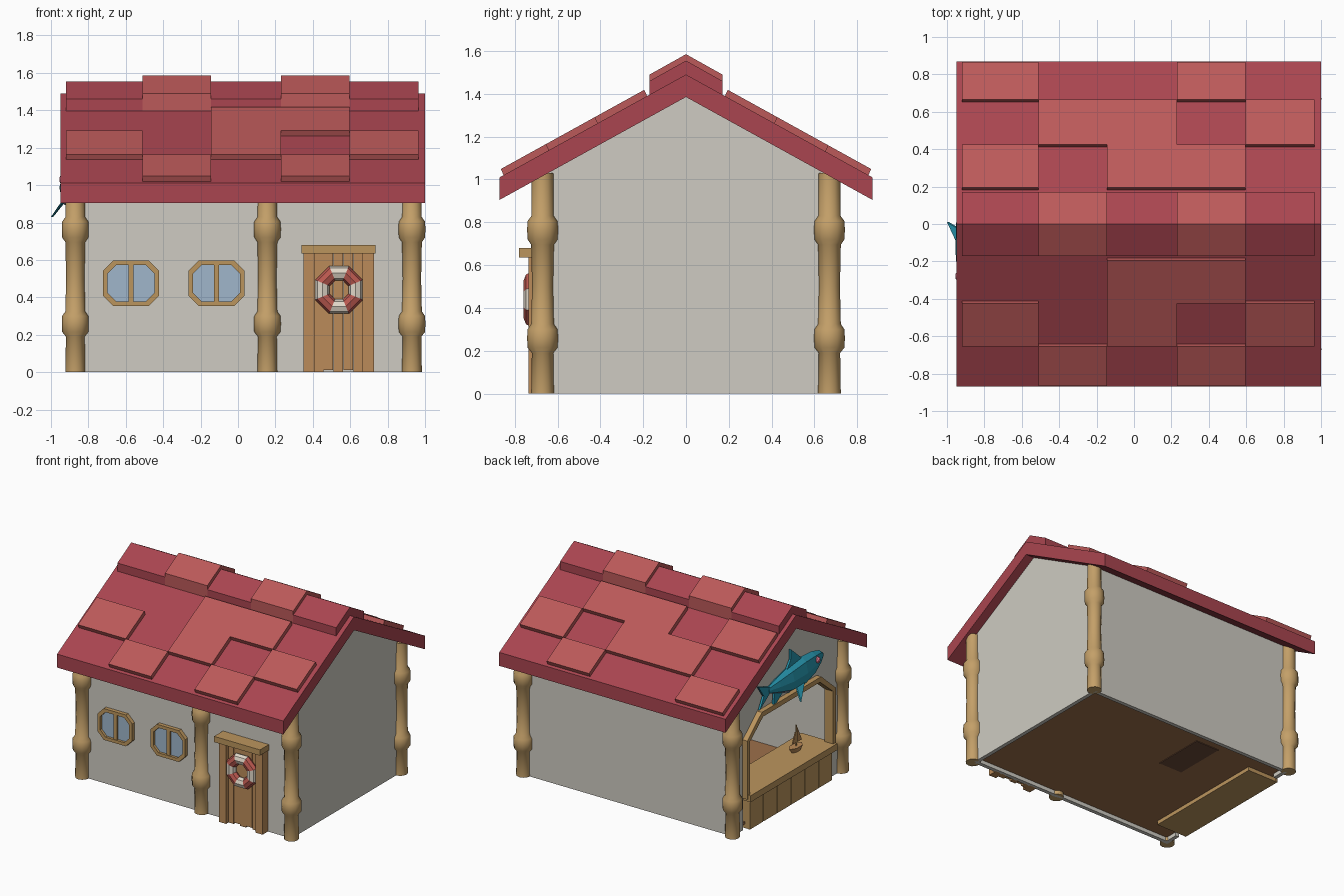
import bpy, bmesh, math
from mathutils import Vector

if "Cube" in bpy.data.objects:
    bpy.data.objects.remove(bpy.data.objects["Cube"])

COLORS = dict(wall=(.62, .6, .54), roof=(.40, .06, .08), tile=(.50, .10, .10), post=(.55, .35, .14),
              wood=(.50, .30, .11), door=(.50, .26, .10), glass=(.35, .47, .60), floor=(.34, .16, .07),
              red=(.5, .1, .08), white=(.75, .68, .58), blue=(.02, .30, .42), belly=(.28, .32, .42),
              pink=(.8, .2, .3), dark=(.15, .07, .04))
MATS = {}
for key, c in COLORS.items():
    MATS[key] = bpy.data.materials.new(key)
    MATS[key].diffuse_color = (*c, 1)


def finish(name, bm, *colors):
    bmesh.ops.recalc_face_normals(bm, faces=bm.faces)
    me = bpy.data.meshes.new(name)
    bm.to_mesh(me)
    bm.free()
    ob = bpy.data.objects.new(name, me)
    bpy.context.collection.objects.link(ob)
    for c in colors:
        me.materials.append(MATS[c])
    return ob


def put(axis, p, d):
    return (d, p[0], p[1]) if axis == 'x' else (p[0], d, p[1]) if axis == 'y' else (p[0], p[1], d)


def prism(name, pts, axis, lo, hi, color):
    """Extrude a flat outline along an axis."""
    bm = bmesh.new()
    a, b = ([bm.verts.new(put(axis, p, d)) for p in pts] for d in (lo, hi))
    bm.faces.new(a)
    bm.faces.new(b)
    for i in range(len(pts)):
        j = (i + 1) % len(pts)
        bm.faces.new((a[i], a[j], b[j], b[i]))
    return finish(name, bm, color)


def box(name, x0, x1, y0, y1, z0, z1, color):
    return prism(name, [(x0, y0), (x1, y0), (x1, y1), (x0, y1)], 'z', z0, z1, color)


def loft(name, rings, *colors, caps=True):
    """Join rings of points; open ended rings are capped."""
    bm = bmesh.new()
    vr = [[bm.verts.new(p) for p in r] for r in rings]
    n = len(vr[0])
    pairs = list(zip(vr, vr[1:])) + ([] if caps else [(vr[-1], vr[0])])
    for a, b in pairs:
        for i in range(n):
            bm.faces.new((a[i], a[(i + 1) % n], b[(i + 1) % n], b[i]))
    if caps:
        bm.faces.new(vr[0])
        bm.faces.new(vr[-1])
    return finish(name, bm, *colors)


def circle(n, r, c, z):
    return [(c[0] + r * math.cos(2 * math.pi * i / n), c[1] + r * math.sin(2 * math.pi * i / n), z) for i in range(n)]


def smooth(ob):
    bpy.ops.object.select_all(action='DESELECT')
    ob.select_set(True)
    bpy.context.view_layer.objects.active = ob
    bpy.ops.object.shade_smooth_by_angle(angle=math.radians(40))


def mirrored(half):
    """Complete a left-right symmetric outline."""
    return half + [(-u, v) for u, v in reversed(half) if u != 0]


XL, XR, Y = -.87, .93, .67

# walls and floor
gable = mirrored([(Y, 0), (Y, 1.02), (0, 1.39)])
prism("right_wall", gable, 'x', XR - .03, XR, 'wall')
prism("left_wall", [(.54, 0), (Y, 0), (Y, 1.02), (0, 1.39), (-Y, 1.02), (-Y, 0), (-.54, 0), (-.54, .70),
                    (-.36, .85), (.36, .85), (.54, .70)], 'x', XL, XL + .03, 'wall')
box("front_wall", XL, XR, -Y, -Y + .03, 0, 1.03, 'wall')
box("back_wall", XL, XR, Y - .03, Y, 0, 1.03, 'wall')
box("floor", XL + .01, XR - .01, -Y + .01, Y - .01, .03, .05, 'floor')
box("floor_hatch", -.32, -.12, .14, .55, .025, .032, 'dark')

# posts
PROFILE = [(.053, 0), (.05, .19), (.07, .215), (.072, .26), (.07, .30), (.053, .325), (.049, .5), (.053, .695),
           (.07, .72), (.072, .765), (.07, .805), (.052, .83), (.05, 1.03)]
for name, x, y in (("front_left", XL, -Y), ("front_middle", .157, -Y), ("front_right", XR, -Y),
                   ("back_left", XL, Y), ("back_right", XR, Y)):
    smooth(loft(name + "_post", [circle(12, r, (x, y), z) for r, z in PROFILE], 'post'))

# roof slab
top = lambda y: 1.49 - .552 * y
prism("roof", [(.87, .905), (.87, 1.01), (0, 1.49), (-.87, 1.01), (-.87, .905), (0, 1.385)], 'x', -.95, 1, 'roof')

# ridge caps, alternately low and high
COLS = [-.92, -.51, -.145, .23, .595, .965]
for i in range(5):
    h = .03 * (i % 2)
    prism(f"ridge_cap_{i}", [(.17, top(.17) - .01), (.17, 1.46 + h), (0, 1.555 + h), (-.17, 1.46 + h),
                             (-.17, top(.17) - .01), (0, 1.47)], 'x', COLS[i], COLS[i + 1], 'tile' if i % 2 else 'roof')

# raised roof tiles: (side, column, last column, upper y, lower y)
for k, (s, c0, c1, a, b) in enumerate([
        (-1, 0, 0, .41, .64), (-1, 1, 1, .64, .85), (-1, 2, 3, .18, .41), (-1, 2, 2, .41, .64),
        (-1, 3, 3, .64, .85), (-1, 4, 4, .41, .64),
        (1, 0, 0, .65, .85), (1, 0, 0, .18, .41), (1, 1, 1, .41, .65), (1, 2, 3, .18, .41),
        (1, 2, 2, .41, .65), (1, 3, 3, .65, .85), (1, 4, 4, .41, .65)]):
    pts = [(a, top(a) - .005), (b, top(b) - .005), (b + .015, top(b) + .028), (a + .015, top(a) + .028)]
    prism(f"roof_tile_{k}", [(s * y, z) for y, z in pts], 'x', COLS[c0], COLS[c1 + 1], 'tile')


# octagonal windows
def octagon(cx, cz, w, h, c):
    return [(cx + u, cz + v) for u, v in ((w, -h + c), (w, h - c), (w - c, h), (-w + c, h),
                                         (-w, h - c), (-w, -h + c), (-w + c, -h), (w - c, -h))]


for side, cx in (("left", -.572), ("right", -.115)):
    out, inn = octagon(cx, .475, .15, .122, .055), octagon(cx, .475, .125, .097, .045)
    loft(side + "_window_frame", [[put('y', p, y) for p in o] for o, y in
                                  ((out, -.665), (out, -.70), (inn, -.70), (inn, -.665))], 'wood', caps=False)
    prism(side + "_window_glass", inn, 'y', -.68, -.665, 'glass')
    box(side + "_window_bar", cx - .014, cx + .014, -.695, -.67, .375, .575, 'wood')

# door
for i in range(5):
    x = .405 + i * .053
    box(f"door_plank_{i}", x, x + .051, -.705, -.66, .012 * (i % 2), .64, 'door')
for side, x in (("left", .35), ("right", .665)):
    box(side + "_door_jamb", x, x + .062, -.735, -.66, 0, .64, 'door')
box("door_header", .34, .735, -.78, -.66, .635, .68, 'wood')

# life ring with alternating colours
rings = []
for i in range(8):
    t = math.radians(22.5 + 45 * i)
    rings.append([])
    for j in range(8):
        p = 2 * math.pi * j / 8
        r = .096 + .042 * math.cos(p)
        rings[-1].append((.54 + r * math.cos(t), -.722 - .036 * math.sin(p), .44 + r * math.sin(t)))
ring = loft("life_ring", rings, 'red', 'white', caps=False)
for f in ring.data.polygons:
    f.material_index = int((math.degrees(math.atan2(f.center.z - .44, f.center.x - .54)) - 22.5) % 360 // 45) % 2

# serving hatch: frame and counter
prism("hatch_frame", mirrored([(.51, .25), (.545, .25), (.545, .705), (.365, .86)])[:4]
      + [(-.365, .86), (-.545, .705), (-.545, .25), (-.51, .25), (-.51, .69), (-.35, .822), (.35, .822), (.51, .69)],
      'x', -.91, -.835, 'wood')
box("counter_base", -.895, -.64, -.505, .505, 0, .235, 'wood')
for i in range(6):
    y = -.51 + i * .17
    box(f"counter_plank_{i}", -.905, -.89, y + .003, y + .167, 0, .235, 'wood')
box("counter_top", -.93, -.62, -.535, .535, .23, .28, 'wood')

# toy sailboat on the counter
bx, by = -.76, -.27
hull = [(-.07, 0), (-.035, .032), (.04, .032), (.085, 0), (.04, -.032), (-.035, -.032)]
loft("toy_boat_hull", [[(bx + v * s, by + u * s, z) for u, v in hull] for s, z in ((.6, .28), (1, .32))], 'door')
loft("toy_boat_mast", [circle(6, r, (bx, by), z) for r, z in ((.007, .31), (.005, .48))], 'wood')
prism("toy_boat_main_sail", [(by - .01, .345), (by - .065, .345), (by - .01, .46)], 'x', bx - .004, bx + .004, 'door')
prism("toy_boat_fore_sail", [(by + .01, .345), (by + .05, .345), (by + .01, .43)], 'x', bx - .004, bx + .004, 'door')

# mounted fish: body sections are (y, centre z, half height, half width)
FX = -.895
SECTIONS = [(.27, .99, .025, .014), (.16, .985, .06, .035), (.02, .98, .10, .055), (-.14, .985, .115, .06),
            (-.27, 1.0, .09, .05), (-.36, 1.015, .05, .03), (-.40, 1.015, .018, .012)]
body = loft("fish_body", [[(FX + w * math.sin(k * math.pi / 4), y, z + h * math.cos(k * math.pi / 4))
                           for k in range(8)] for y, z, h, w in SECTIONS], 'blue', 'belly')
for f in body.data.polygons:
    f.material_index = int(f.normal.z < -.3)
prism("fish_tail", [(.25, 1.01), (.40, 1.07), (.33, .97), (.38, .88), (.25, .97)], 'x', FX - .008, FX + .008, 'blue')
prism("fish_back_fin", [(-.15, 1.08), (.0, 1.21), (.0, 1.13), (.06, 1.05)], 'x', FX - .008, FX + .008, 'blue')
prism("fish_rear_fin", [(.20, .95), (.10, .91), (.21, .84)], 'x', FX - .008, FX + .008, 'blue')
for name, s in (("outer", -1), ("inner", 1)):
    tip = Vector((-1 if s < 0 else -.885, .01, .83))
    base = [Vector((FX + s * .04, y, z)) for y, z in ((-.13, .925), (-.03, .91))]
    loft(name + "_fish_side_fin", [[base[0] + Vector((d, 0, 0)), base[1] + Vector((d, 0, 0)),
                                    tip + Vector((max(d, 0), 0, 0))] for d in (0, .012)], 'blue')
loft("fish_eye", [[(FX - d, -.28 + r * math.cos(k * math.pi / 4), 1.03 + r * math.sin(k * math.pi / 4))
                   for k in range(8)] for r, d in ((.024, .02), (.024, .05), (.012, .06))], 'pink')

for m in bpy.data.materials:
    if m.users and not m.is_grease_pencil:
        m.use_nodes = True
        m.node_tree.nodes["Principled BSDF"].inputs["Base Color"].default_value = m.diffuse_color
